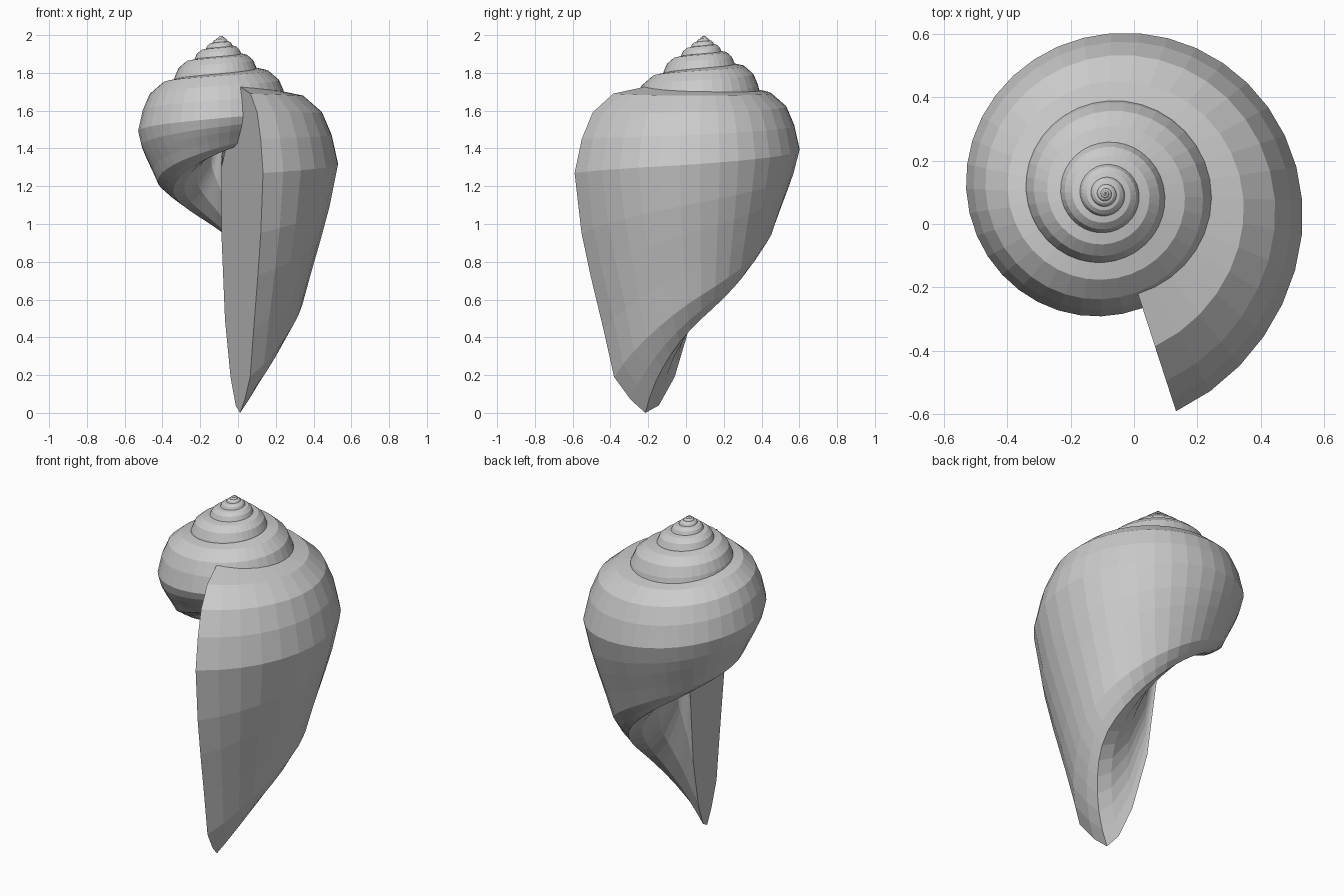
import bpy, bmesh, math

cube = bpy.data.objects.get("Cube")
if cube:
    bpy.data.objects.remove(cube, do_unlink=True)

AXIS_X, AXIS_Y, APEX_Z = -0.09, 0.095, 2.0
TURNS, STEPS, DECAY = 8, 36, 0.57
MOUTH_ANGLE = math.radians(-72)

# Growth, measured in turns back from the mouth:
# turn, scale, shoulder depth, tip depth, tip radius, belly bulge
GROWTH = [
    (0.00, 1.000, 0.310, 2.00, 0.326, 1.0),
    (0.10, 0.920, 0.318, 1.72, 0.330, 0.65),
    (0.20, 0.858, 0.320, 1.49, 0.345, 0.5),
    (0.45, 0.700, 0.305, 1.04, 0.300, 0.5),
    (0.70, 0.608, 0.250, 0.81, 0.250, 0.8),
    (0.95, 0.535, 0.215, 0.62, 0.215, 0.8),
    (1.20, 0.495, 0.187, 0.53, 0.200, 0.8),
    (1.45, 0.420, 0.162, 0.47, 0.170, 0.8),
    (1.70, 0.362, 0.138, 0.41, 0.150, 0.8),
]
# Whorl outline: upper side (radius, offset from shoulder), belly (position, bulge),
# inner side (share of tip radius, share of height)
UPPER = [(0.31, -0.04), (0.505, 0), (0.62, 0.10), (0.68, 0.24), (0.72, 0.42)]
BELLY = [(0.25, 0.06), (0.43, 0.08), (0.65, 0.096), (0.85, 0.115), (0.945, 0.06), (1, 0)]
INNER = [(0.77, 0.977), (0.5, 0.89), (0.21, 0.715), (0.02, 0.45), (0.02, 0.25)]


def slope(i, k):
    a, b = GROWTH[max(i - 1, 0)], GROWTH[min(i + 1, len(GROWTH) - 1)]
    return (b[k] - a[k]) / (b[0] - a[0])


def growth(t):
    """Smoothly interpolated growth values; the spire shrinks at a fixed rate."""
    last = GROWTH[-1]
    if t >= last[0]:
        f = DECAY ** (t - last[0])
        return [v * f for v in last[1:5]] + [last[5]]
    i = max(j for j, row in enumerate(GROWTH) if row[0] <= t)
    a, b = GROWTH[i], GROWTH[i + 1]
    h = b[0] - a[0]
    u = (t - a[0]) / h
    w = u * u * (3 - 2 * u)
    return [a[k] * (1 - w) + b[k] * w
            + h * u * (1 - u) * ((1 - u) * slope(i, k) - u * slope(i + 1, k))
            for k in range(1, 6)]


def section(t):
    """Closed whorl outline as (radius, depth below the apex)."""
    scale, shoulder, tip, tip_r, bulge = growth(t)
    pts = [(r * scale, shoulder + d * scale) for r, d in UPPER]
    wide_r, wide_d = pts[-1]
    for u, b in BELLY:
        pts.append((wide_r + (tip_r - wide_r) * u + b * bulge * scale,
                    wide_d + (tip - wide_d) * u))
    top = pts[0][1]
    pts += [(tip_r * r, top + (tip - top) * d) for r, d in INNER]
    return pts


# Sweep the outline around the axis
bm = bmesh.new()
rings = []
for n in range(TURNS * STEPS + 1):
    t = n / STEPS
    ang = MOUTH_ANGLE + 2 * math.pi * t
    c, s = math.cos(ang), math.sin(ang)
    rings.append([bm.verts.new((AXIS_X + r * c, AXIS_Y + r * s, APEX_Z - d))
                  for r, d in section(t)])
for a, b in zip(rings, rings[1:]):
    for j in range(len(a)):
        k = (j + 1) % len(a)
        bm.faces.new((a[j], a[k], b[k], b[j]))

# Flat mouth and closed apex
bm.faces.new(rings[0])
bm.faces.new(rings[-1])
bmesh.ops.recalc_face_normals(bm, faces=bm.faces[:])

mesh = bpy.data.meshes.new("spiral_shell")
bm.to_mesh(mesh)
bm.free()
shell = bpy.data.objects.new("spiral_shell", mesh)
bpy.context.collection.objects.link(shell)

# Plain grey colour
grey = bpy.data.materials.new("shell_grey")
grey.use_nodes = True
color = (0.6, 0.6, 0.6, 1)
grey.diffuse_color = color
grey.node_tree.nodes["Principled BSDF"].inputs["Base Color"].default_value = color
mesh.materials.append(grey)
